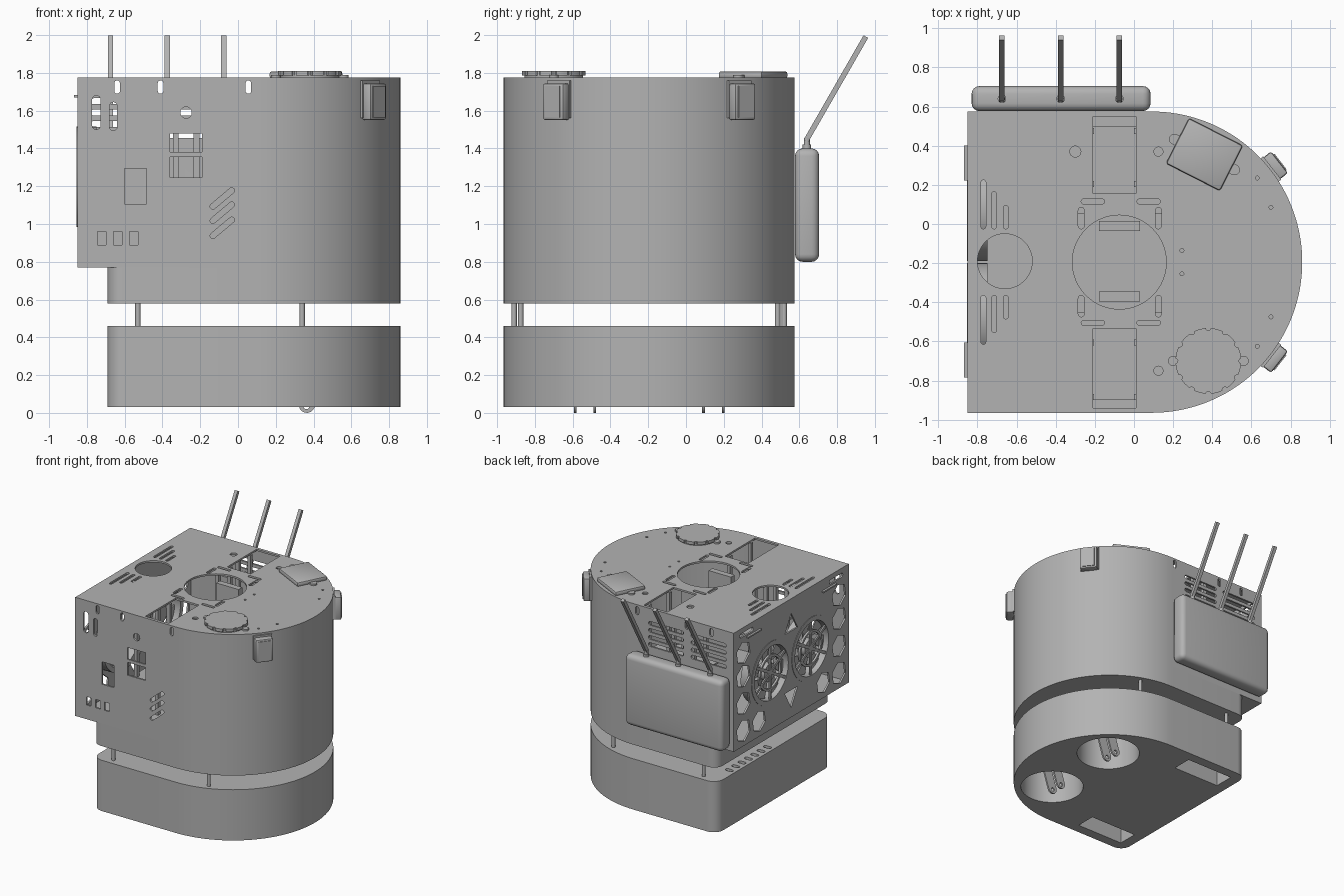
import bpy, bmesh, math
from mathutils import Matrix, Vector

cube = bpy.data.objects.get("Cube")
if cube:
    bpy.data.objects.remove(cube, do_unlink=True)

grey = bpy.data.materials.new("plain_grey")
grey.use_nodes = True
grey.diffuse_color = (0.45, 0.45, 0.45, 1)
grey.node_tree.nodes["Principled BSDF"].inputs["Base Color"].default_value = (0.45, 0.45, 0.45, 1)

CX, CY, R = 0.09, -0.195, 0.77    # centre and radius of the curved nose
LEFT, STEP, TOP = -0.85, -0.69, 1.775


# ---- outlines -------------------------------------------------------------
def arc(cx, cy, r, start, end, n):
    return [(cx + r * math.cos(math.radians(start + (end - start) * i / n)),
             cy + r * math.sin(math.radians(start + (end - start) * i / n))) for i in range(n + 1)]


def circle(cx, cy, r, n=32, turn=0):
    return arc(cx, cy, r, turn, turn + 360, n)[:-1]


def rect(x0, x1, y0, y1):
    return [(x0, y0), (x1, y0), (x1, y1), (x0, y1)]


def slot(cx, cy, length, width, angle=0):
    h = (length - width) / 2
    pts = arc(h, 0, width / 2, -90, 90, 8) + arc(-h, 0, width / 2, 90, 270, 8)
    c, s = math.cos(math.radians(angle)), math.sin(math.radians(angle))
    return [(cx + x * c - y * s, cy + x * s + y * c) for x, y in pts]


def d_shape(left, inset=0, corner=0):
    r = R - inset
    nose = arc(CX, CY, r, -90, 90, 72)
    x = left + inset
    if not corner:
        return nose + [(x, CY + r), (x, CY - r)]
    return (nose + arc(x + corner, CY + r - corner, corner, 90, 180, 10)
            + arc(x + corner, CY - r + corner, corner, 180, 270, 10))


# ---- builders -------------------------------------------------------------
PLACE = {"x": lambda a, b, t: (t, a, b), "y": lambda a, b, t: (a, t, b), "z": lambda a, b, t: (a, b, t)}


def build(name, prisms):
    """Make one object from (outline, low, high, axis) prisms."""
    bm = bmesh.new()
    for pts, lo, hi, axis in prisms:
        rings = [[bm.verts.new(PLACE[axis](a, b, t)) for a, b in pts] for t in (lo, hi)]
        bm.faces.new(rings[0])
        bm.faces.new(rings[1])
        for i in range(len(pts)):
            j = (i + 1) % len(pts)
            bm.faces.new((rings[0][i], rings[0][j], rings[1][j], rings[1][i]))
    bmesh.ops.recalc_face_normals(bm, faces=bm.faces)
    mesh = bpy.data.meshes.new(name)
    bm.to_mesh(mesh)
    bm.free()
    mesh.materials.append(grey)
    ob = bpy.data.objects.new(name, mesh)
    bpy.context.collection.objects.link(ob)
    return ob


def finish(ob, kind, **settings):
    mod = ob.modifiers.new(kind.lower(), kind)
    for key, value in settings.items():
        setattr(mod, key, value)
    bpy.context.view_layer.objects.active = ob
    bpy.ops.object.modifier_apply(modifier=mod.name)


def cut(ob, prisms):
    tool = build("cutter", prisms)
    tool.hide_render = True
    finish(ob, "BOOLEAN", object=tool, operation="DIFFERENCE", solver="EXACT")
    bpy.data.objects.remove(tool, do_unlink=True)


def tube(name, cx, cy, outer, inner, lo, hi, axis):
    ob = build(name, [(circle(cx, cy, outer, 48), lo, hi, axis)])
    cut(ob, [(circle(cx, cy, inner, 48), lo - 0.1, hi + 0.1, axis)])
    return ob


# ---- upper shell ----------------------------------------------------------
WALL = 0.015
shell = build("upper_shell", [(d_shape(LEFT), 0.77, TOP, "z")])
cut(shell, [(d_shape(LEFT, WALL), 0.77 + WALL, TOP - WALL, "z")])

# lid openings: centre well, round port, two bays, vents and holes
lid = [circle(-0.075, CY, 0.24, 64), circle(-0.66, -0.19, 0.14, 48),
       rect(-0.21, 0.01, 0.155, 0.55), rect(-0.21, 0.01, -0.94, -0.535),
       circle(-0.30, 0.37, 0.028), circle(0.125, 0.37, 0.023), circle(0.125, -0.75, 0.023)]
for side in (-1, 1):
    for x, length in ((-0.77, 0.25), (-0.715, 0.19), (-0.655, 0.12)):
        lid.append(slot(x, CY + side * (0.17 + length / 2), length, 0.025, 90))
    for x in (-0.21, 0.075):
        lid.append(slot(x, CY + side * 0.31, 0.12, 0.025))
    for x in (-0.27, 0.125):
        lid.append(slot(x, CY + side * 0.225, 0.11, 0.03, 90))
    for x, y in ((0.63, 0.43), (0.70, 0.28), (0.245, 0.06)):
        lid.append(circle(x, CY + side * y, 0.01, 10))
cut(shell, [(p, TOP - 0.1, TOP + 0.1, "z") for p in lid])

# front wall openings
front = [slot(-0.75, 1.59, 0.18, 0.045, 90), slot(-0.66, 1.57, 0.15, 0.04, 90),
         circle(-0.275, 1.59, 0.03), rect(-0.36, -0.19, 1.38, 1.48),
         rect(-0.36, -0.19, 1.245, 1.355), rect(-0.6, -0.485, 1.105, 1.295)]
front += [rect(x, x + 0.045, 0.89, 0.96) for x in (-0.745, -0.66, -0.575)]
front += [slot(-0.083, z, 0.16, 0.03, 40) for z in (0.98, 1.06, 1.135)]
keyholes = [slot(x, 1.725, 0.07, 0.03, 90) for x in (-0.64, -0.41, 0.055)]
y_front, y_back = CY - R, CY + R
cut(shell, [(p, y_front - 0.05, y_front + 0.05, "y") for p in front + keyholes])

# back wall vents
vents = [slot(x, z, 0.33, 0.032) for x in (-0.615, -0.215) for z in (1.47, 1.53, 1.59, 1.65)]
cut(shell, [(p, y_back - 0.05, y_back + 0.05, "y") for p in vents + keyholes])

# fan wall: two round fan openings among hexagons
FANS, FAN_Z = (CY - 0.27, CY + 0.27), 1.25
grille = [circle(y, FAN_Z, 0.25, 48) for y in FANS]
for side in (-1, 1):
    grille += [circle(CY + side * 0.64, z, 0.095, 6, 20) for z in (0.90, 1.13, 1.36, 1.56)]
    grille += [circle(CY + side * 0.43, z, 0.09, 6, 20) for z in (0.90,)]
    grille.append(slot(CY + side * 0.6, 1.715, 0.18, 0.035))
grille += [circle(CY, z, 0.1, 3, turn) for z, turn in ((0.95, 270), (1.55, 90))]
cut(shell, [(p, LEFT - 0.05, LEFT + 0.05, "x") for p in grille])

# fans
for i, y in enumerate(FANS):
    tube(f"fan_ring_{i}", y, FAN_Z, 0.265, 0.225, LEFT - 0.004, LEFT + 0.10, "x")
    tube(f"fan_inner_ring_{i}", y, FAN_Z, 0.15, 0.13, LEFT + 0.002, LEFT + 0.02, "x")
    blades = [(circle(y, FAN_Z, 0.075), LEFT + 0.01, LEFT + 0.08, "x")]
    for k in range(7):
        a = 360 * k / 7
        pts = arc(y, FAN_Z, 0.07, a, a + 15, 3) + arc(y, FAN_Z, 0.22, a + 50, a + 20, 4)
        blades.append((pts, LEFT + 0.04, LEFT + 0.05, "x"))
    build(f"fan_blades_{i}", blades)
    build(f"fan_spokes_{i}", [(slot(y, FAN_Z, 0.48, 0.025, a), LEFT + 0.002 + a / 1e5, LEFT + 0.014 + a / 1e5, "x")
                              for a in (30, 90, 150)])
build("side_latches", [(rect(y - 0.09, y + 0.09, z, z + 0.012), LEFT - 0.018, LEFT, "x")
                       for y in (0.312, -0.695) for z in (1.67,)])

# ---- inside frame ---------------------------------------------------------
build("inner_boards", [(rect(-0.18, 0.03, y - 0.025, y + 0.025), 0.785, 1.72, "z") for y in (-0.01, -0.37)])
build("inner_posts", [(rect(x, x + 0.03, y, y + 0.03), 0.785, 1.755, "z")
                      for x in (-0.345, -0.235, 0.0) for y in (-0.90, -0.62, 0.19, 0.46)])
build("inner_shelf", [(rect(-0.36, 0.2, -0.9, -0.45), 1.20, 1.215, "z"),
                      (rect(-0.36, 0.2, 0.05, 0.5), 1.20, 1.215, "z")])

# ---- lower skirt, standoffs and base --------------------------------------
build("lower_skirt", [(d_shape(STEP, 0, 0.08), 0.58, 0.77, "z")])
build("standoffs", [(circle(x, CY + s * d, 0.014, 16), 0.45, 0.59, "z")
                    for s in (-1, 1) for x, d in ((-0.53, 0.715), (0.34, 0.68))])
base = build("base", [(d_shape(STEP, 0, 0.09), 0.03, 0.46, "z")])
wells = [(circle(0.40, CY + s * 0.35, 0.25, 48), -0.1, 0.36, "z") for s in (-1, 1)]
wells += [(rect(-0.60, -0.16, CY + s * 0.6 - 0.085, CY + s * 0.6 + 0.085), -0.1, 0.32, "z") for s in (-1, 1)]
wells += [(slot(-0.63, 0.32 - 0.085 * i, 0.07, 0.035), 0.42, 0.6, "z") for i in range(7)]
cut(base, wells)

# caster forks hanging in the round wells
for s in (-1, 1):
    for e in (-1, 1):
        y = CY + s * 0.34 + e * 0.052
        fork = build("caster_fork", [(slot(0.41, 0.19, 0.38, 0.085, 72), y - 0.007, y + 0.007, "y")])
        cut(fork, [(circle(0.362, 0.043, 0.016, 16), y - 0.05, y + 0.05, "y")])
        fork.data.transform(Matrix.Translation((0, 0, -min(v.co.z for v in fork.data.vertices))))
    build("caster_mount", [(rect(0.36, 0.52, CY + s * 0.34 - 0.07, CY + s * 0.34 + 0.07), 0.33, 0.37, "z")])

# ---- antenna unit on the back ---------------------------------------------
unit = build("antenna_unit", [(rect(-0.83, 0.085, 0.80, 1.40), y_back + 0.002, 0.705, "y")])
finish(unit, "BEVEL", width=0.04, segments=4, limit_method="ANGLE")
low, high = Vector((0, 0.635, 1.44)), Vector((0, 0.952, 1.992))
lean = (high - low).to_track_quat("Z", "Y").to_matrix().to_4x4()
for x in (-0.675, -0.375, -0.075):
    build("antenna_joint", [(circle(x, 0.64, 0.022, 20), 1.38, 1.42, "z"),
                            (circle(x, 0.64, 0.016, 20), 1.42, 1.455, "z")])
    rod = build("antenna", [(rect(-0.014, 0.014, -0.014, 0.014), 0, (high - low).length, "z")])
    rod.data.transform(Matrix.Translation((x, low.y, low.z)) @ lean)

# ---- sensors on the curved wall -------------------------------------------
for a in (-38, 38):
    bracket = build("sensor_bracket", [(rect(R - 0.03, R + 0.012, -0.075, 0.075), 1.56, 1.76, "z")])
    body = build("sensor_body", [(rect(R, R + 0.06, -0.07, 0.07), 1.55, 1.745, "z")])
    finish(body, "BEVEL", width=0.012, segments=2)
    face = build("sensor_face", [(rect(R + 0.055, R + 0.066, -0.05, 0.05), 1.565, 1.73, "z")])
    for ob in (bracket, body, face):
        ob.data.transform(Matrix.Translation((CX, CY, 0)) @ Matrix.Rotation(math.radians(a), 4, "Z"))

# ---- caps on the lid ------------------------------------------------------
build("round_cap", [(circle(0.38, -0.70, 0.155, 48), TOP - 0.005, 1.80, "z")]
      + [(circle(x, -0.70, 0.026, 20), TOP - 0.005, 1.79, "z") for x in (0.2, 0.56)])
notched = build("round_cap_top", [(circle(0.38, -0.70, 0.168, 64), 1.785, 1.81, "z")])
cut(notched, [(circle(*p, 0.014, 10), 1.7, 1.9, "z") for p in circle(0.38, -0.70, 0.17, 12)])
square = build("square_cap", [(rect(-0.155, 0.155, -0.13, 0.13), TOP - 0.005, 1.808, "z")])
finish(square, "BEVEL", width=0.012, segments=2)
ears = build("square_cap_ears", [(slot(0, 0, 0.40, 0.055), TOP - 0.005, 1.788, "z")])
for ob in (square, ears):
    ob.data.transform(Matrix.Translation((0.36, 0.355, 0)) @ Matrix.Rotation(math.radians(-27), 4, "Z"))

# ---- smooth curved walls, keep edges sharp --------------------------------
bpy.ops.object.select_all(action="DESELECT")
for ob in bpy.context.scene.objects:
    if ob.type == "MESH":
        ob.select_set(True)
        bpy.context.view_layer.objects.active = ob
bpy.ops.object.shade_smooth_by_angle(angle=math.radians(30))
